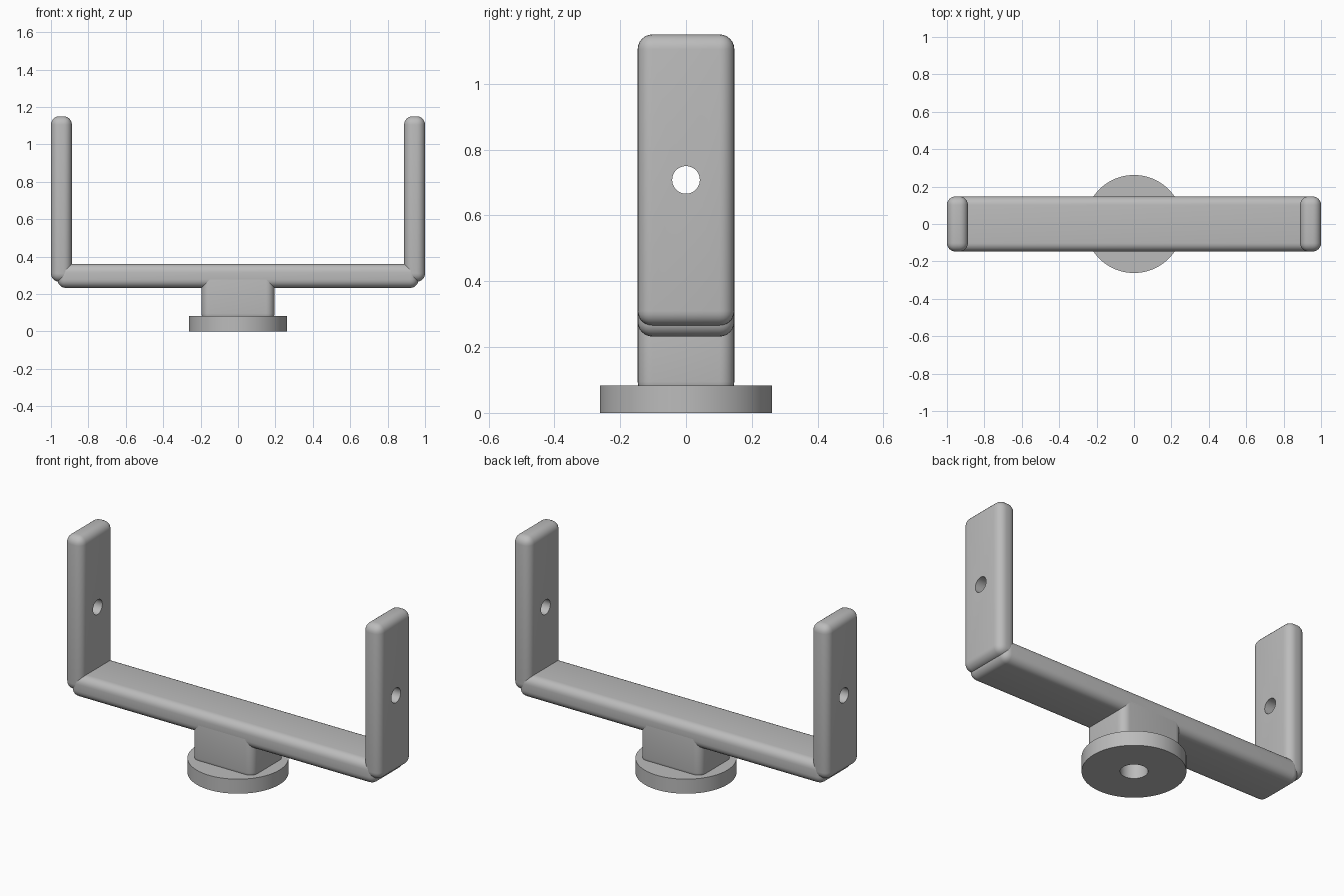
import bpy
import math

cube = bpy.data.objects.get("Cube")
if cube:
    bpy.data.objects.remove(cube, do_unlink=True)

# Single grey material
GREY = (0.50, 0.50, 0.50, 1.0)
grey = bpy.data.materials.new("plain grey")
grey.use_nodes = True
grey.diffuse_color = GREY
grey.node_tree.nodes["Principled BSDF"].inputs["Base Color"].default_value = GREY

HALF_DEPTH = 0.147
ROUND = 0.045


def select_only(obj):
    bpy.ops.object.select_all(action="DESELECT")
    obj.select_set(True)
    bpy.context.view_layer.objects.active = obj


def rounded_block(name, x0, x1, z0, z1):
    """Box across the full bracket depth with every edge rounded."""
    bpy.ops.mesh.primitive_cube_add(size=1, location=((x0 + x1) / 2, 0, (z0 + z1) / 2))
    obj = bpy.context.object
    obj.name = name
    obj.scale = (x1 - x0, 2 * HALF_DEPTH, z1 - z0)
    bpy.ops.object.transform_apply(location=False, rotation=False, scale=True)
    bevel = obj.modifiers.new("rounded edges", "BEVEL")
    bevel.width = ROUND
    bevel.segments = 6
    return obj


def cylinder(name, radius, depth, location, rotation=(0, 0, 0), sides=48):
    bpy.ops.mesh.primitive_cylinder_add(vertices=sides, radius=radius, depth=depth,
                                        location=location, rotation=rotation)
    obj = bpy.context.object
    obj.name = name
    return obj


def drill(obj, cutter):
    cut = obj.modifiers.new("hole", "BOOLEAN")
    cut.operation = "DIFFERENCE"
    cut.solver = "EXACT"
    cut.object = cutter
    cutter.hide_render = True


def finish(obj):
    """Apply modifiers, then colour and shade the part."""
    select_only(obj)
    for mod in list(obj.modifiers):
        bpy.ops.object.modifier_apply(modifier=mod.name)
    obj.data.materials.clear()
    obj.data.materials.append(grey)
    bpy.ops.object.shade_smooth_by_angle(angle=math.radians(35))


# Crossbar, neck and round base
crossbar = rounded_block("crossbar", -0.965, 0.965, 0.232, 0.36)
neck = rounded_block("neck", -0.195, 0.195, 0.05, 0.33)
base = cylinder("base_disc", 0.262, 0.083, (0, 0, 0.0415), sides=96)

# Upright arms
left_arm = rounded_block("left_arm", 0.888, 1.0, 0.265, 1.15)
right_arm = rounded_block("right_arm", -1.0, -0.888, 0.265, 1.15)

# Pivot holes through the arms, and the blind socket under the base
pivot_cutter = cylinder("pivot_hole_cutter", 0.042, 2.4, (0, 0, 0.708),
                        (0, math.pi / 2, 0))
socket_cutter = cylinder("socket_cutter", 0.07, 0.4, (0, 0, 0.02))
for arm in (left_arm, right_arm):
    drill(arm, pivot_cutter)
for part in (base, neck):
    drill(part, socket_cutter)

for part in (crossbar, neck, base, left_arm, right_arm):
    finish(part)
for cutter in (pivot_cutter, socket_cutter):
    bpy.data.objects.remove(cutter, do_unlink=True)
